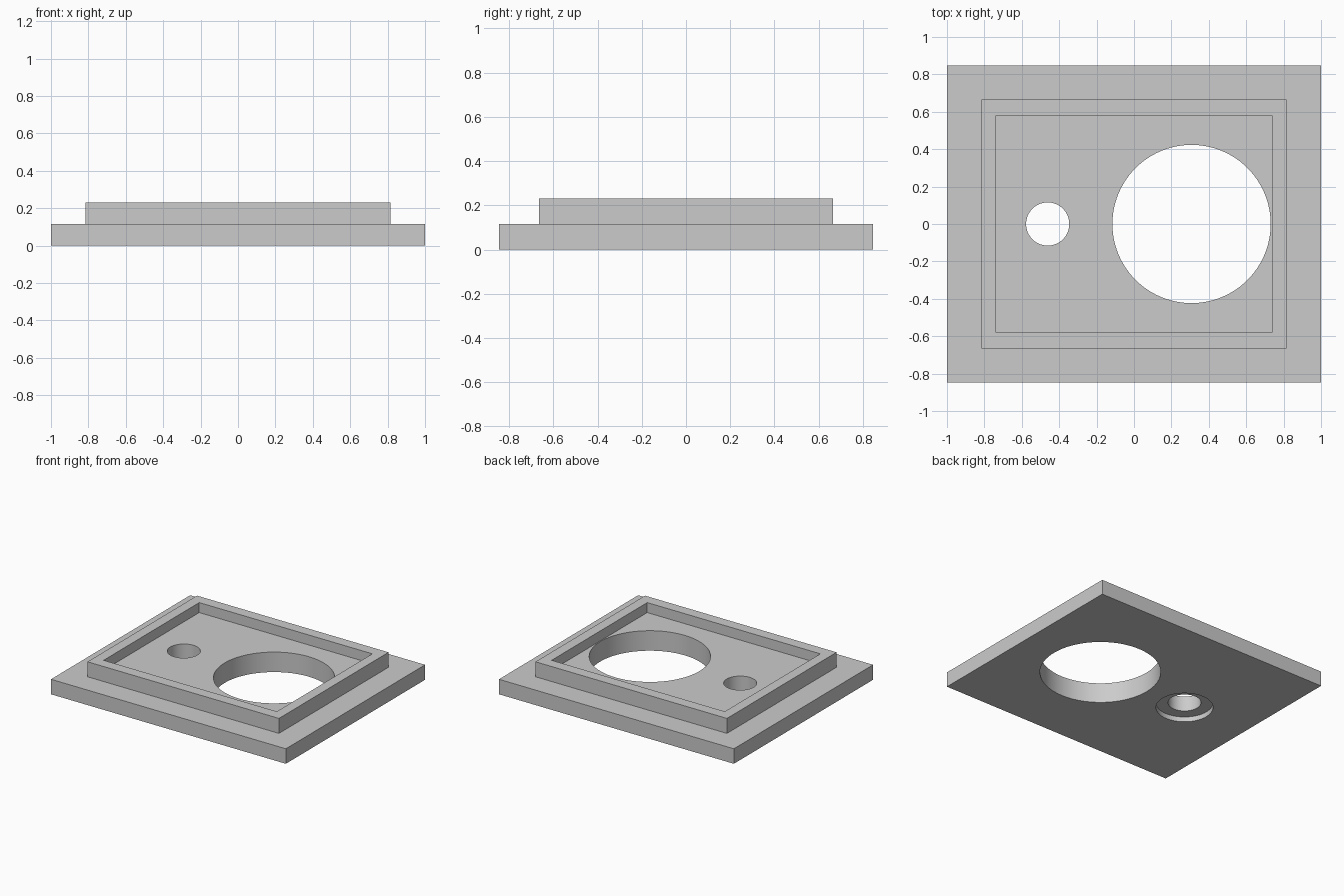
import bpy
import math

cube = bpy.data.objects.get("Cube")
if cube:
    bpy.data.objects.remove(cube, do_unlink=True)

MM = 2 / 52                    # one design unit
PLATE_TOP, FLOOR, RIM_TOP = 3 * MM, 4 * MM, 6 * MM
BIG_X, SMALL_X = 8 * MM, -12 * MM


def block(name, half_x, half_y, z0, z1):
    """Box centred on the z axis, from z0 to z1."""
    bpy.ops.mesh.primitive_cube_add(size=1, location=(0, 0, (z0 + z1) / 2))
    ob = bpy.context.object
    ob.name = name
    ob.scale = (2 * half_x, 2 * half_y, z1 - z0)
    bpy.ops.object.transform_apply(location=True, rotation=False, scale=True)
    return ob


def disc(name, x, radius, z0, z1):
    """Upright cylinder at x, from z0 to z1."""
    bpy.ops.mesh.primitive_cylinder_add(
        vertices=96, radius=radius, depth=z1 - z0, location=(x, 0, (z0 + z1) / 2))
    ob = bpy.context.object
    ob.name = name
    bpy.ops.object.transform_apply(location=True, rotation=False, scale=True)
    return ob


def combine(target, tool, operation):
    """Apply a boolean and discard the tool object."""
    mod = target.modifiers.new(tool.name, 'BOOLEAN')
    mod.operation = operation
    mod.solver = 'EXACT'
    mod.object = tool
    tool.hide_render = True
    bpy.ops.object.select_all(action='DESELECT')
    target.select_set(True)
    bpy.context.view_layer.objects.active = target
    bpy.ops.object.modifier_apply(modifier=mod.name)
    bpy.data.objects.remove(tool, do_unlink=True)


# Base plate with a raised rectangular rim
plate = block("cover_plate", 1, 22 * MM, 0, PLATE_TOP)
combine(plate, block("raised_rim", 0.815, 0.666, PLATE_TOP / 2, RIM_TOP), 'UNION')

# Pocket inside the rim
combine(plate, block("pocket_cutter", 0.737, 0.581, FLOOR, RIM_TOP + 0.1), 'DIFFERENCE')

# Large opening, small hole, and shallow counterbore on the underside
combine(plate, disc("large_hole_cutter", BIG_X, 11 * MM, -0.1, 0.4), 'DIFFERENCE')
combine(plate, disc("small_hole_cutter", SMALL_X, 3 * MM, -0.1, 0.4), 'DIFFERENCE')
combine(plate, disc("counterbore_cutter", SMALL_X, 0.2, -0.1, MM), 'DIFFERENCE')

# Plain grey finish
grey = bpy.data.materials.new("plain_grey")
grey.use_nodes = True
colour = (0.6, 0.6, 0.6, 1)
grey.diffuse_color = colour
grey.node_tree.nodes["Principled BSDF"].inputs["Base Color"].default_value = colour
plate.data.materials.clear()
plate.data.materials.append(grey)

bpy.ops.object.shade_smooth_by_angle(angle=math.radians(30))
